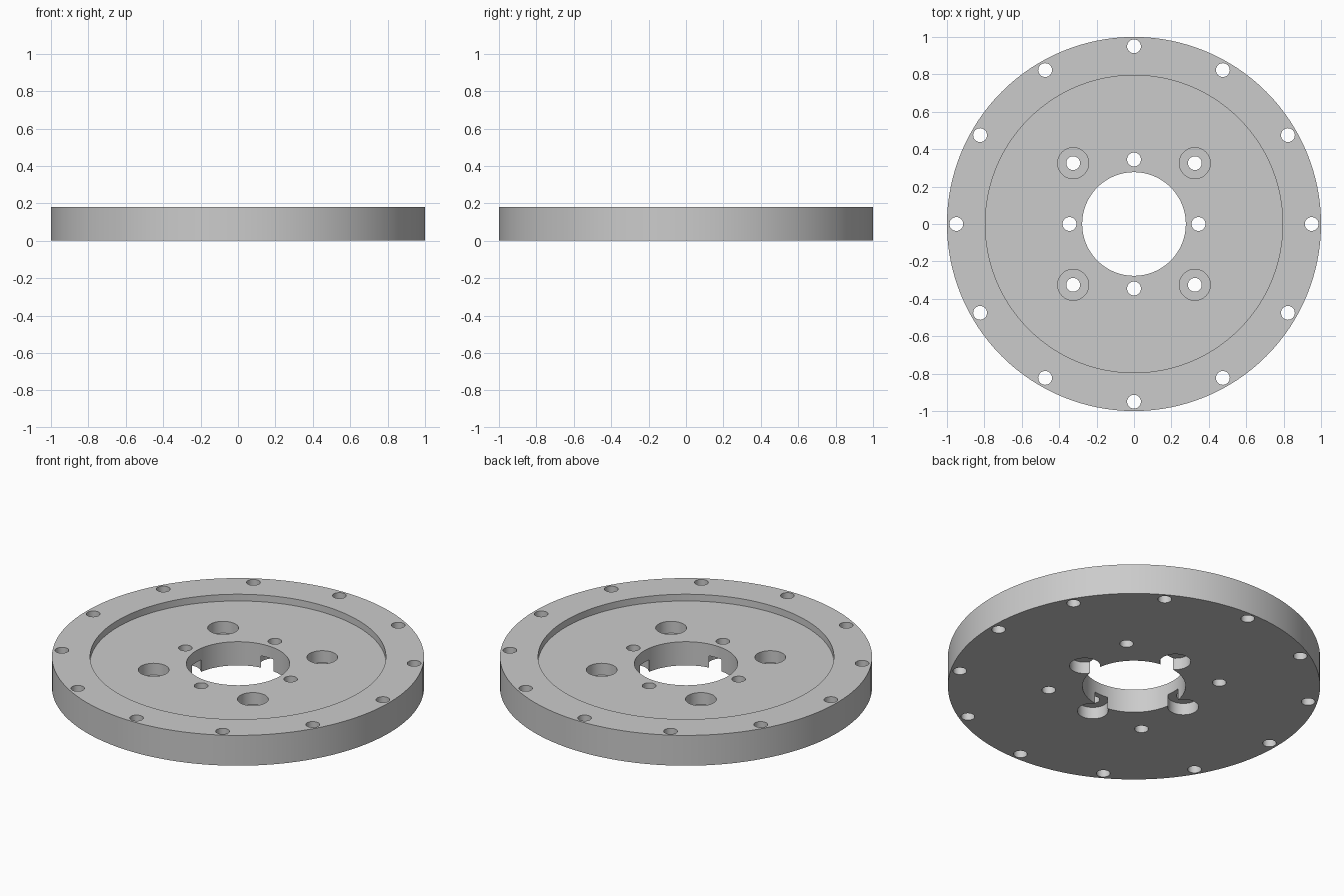
import bpy, bmesh, math
from mathutils import Matrix

cube = bpy.data.objects.get("Cube")
if cube:
    bpy.data.objects.remove(cube, do_unlink=True)

HEIGHT, FLOOR, MID = 0.18, 0.14, 0.07   # disc top, recess floor, pocket depth level
BOLT = 0.037                            # radius of every small hole
POCKET = 0.083                          # radius of every counterbore

steel = bpy.data.materials.new("Plain grey metal")
steel.use_nodes = True
steel.diffuse_color = (0.6, 0.6, 0.6, 1)
steel.node_tree.nodes["Principled BSDF"].inputs["Base Color"].default_value = (0.6, 0.6, 0.6, 1)


def cylinders(name, items):
    """One object made of separate upright cylinders: (x, y, radius, z0, z1, sides)."""
    bm = bmesh.new()
    for x, y, r, z0, z1, sides in items:
        bmesh.ops.create_cone(bm, cap_ends=True, segments=sides, radius1=r, radius2=r,
                              depth=z1 - z0, matrix=Matrix.Translation((x, y, (z0 + z1) / 2)))
    mesh = bpy.data.meshes.new(name)
    bm.to_mesh(mesh)
    bm.free()
    mesh.materials.append(steel)
    obj = bpy.data.objects.new(name, mesh)
    bpy.context.collection.objects.link(obj)
    return obj


def ring(count, distance, start=0):
    """Centres evenly spaced on a circle."""
    angles = [start + 2 * math.pi * i / count for i in range(count)]
    return [(distance * math.cos(a), distance * math.sin(a)) for a in angles]


rim_spots = ring(12, 0.95)
inner_spots = ring(4, 0.345)
diagonal_spots = ring(4, 0.46, math.pi / 4)

# Disc body
disc = cylinders("flange_disc", [(0, 0, 1, 0, HEIGHT, 128)])

# Shallow recess, bore and bolt holes, top counterbores, bottom pockets
cutters = [
    cylinders("recess_cutter", [(0, 0, 0.795, FLOOR, 0.3, 128)]),
    cylinders("through_hole_cutter", [(0, 0, 0.277, -0.1, 0.3, 96)] +
              [(x, y, BOLT, -0.1, 0.3, 32) for x, y in rim_spots + inner_spots + diagonal_spots]),
    cylinders("top_counterbore_cutter", [(x, y, POCKET, MID, 0.31, 48) for x, y in diagonal_spots]),
    cylinders("bottom_pocket_cutter", [(x, y, POCKET, -0.11, MID, 48) for x, y in inner_spots]),
]

bpy.ops.object.select_all(action='DESELECT')
disc.select_set(True)
bpy.context.view_layer.objects.active = disc
for cutter in cutters:
    cutter.hide_render = True
    mod = disc.modifiers.new(cutter.name, 'BOOLEAN')
    mod.operation = 'DIFFERENCE'
    mod.solver = 'EXACT'
    mod.object = cutter
    bpy.ops.object.modifier_apply(modifier=mod.name)
    bpy.data.objects.remove(cutter, do_unlink=True)

bpy.ops.object.shade_smooth_by_angle(angle=math.radians(30))
